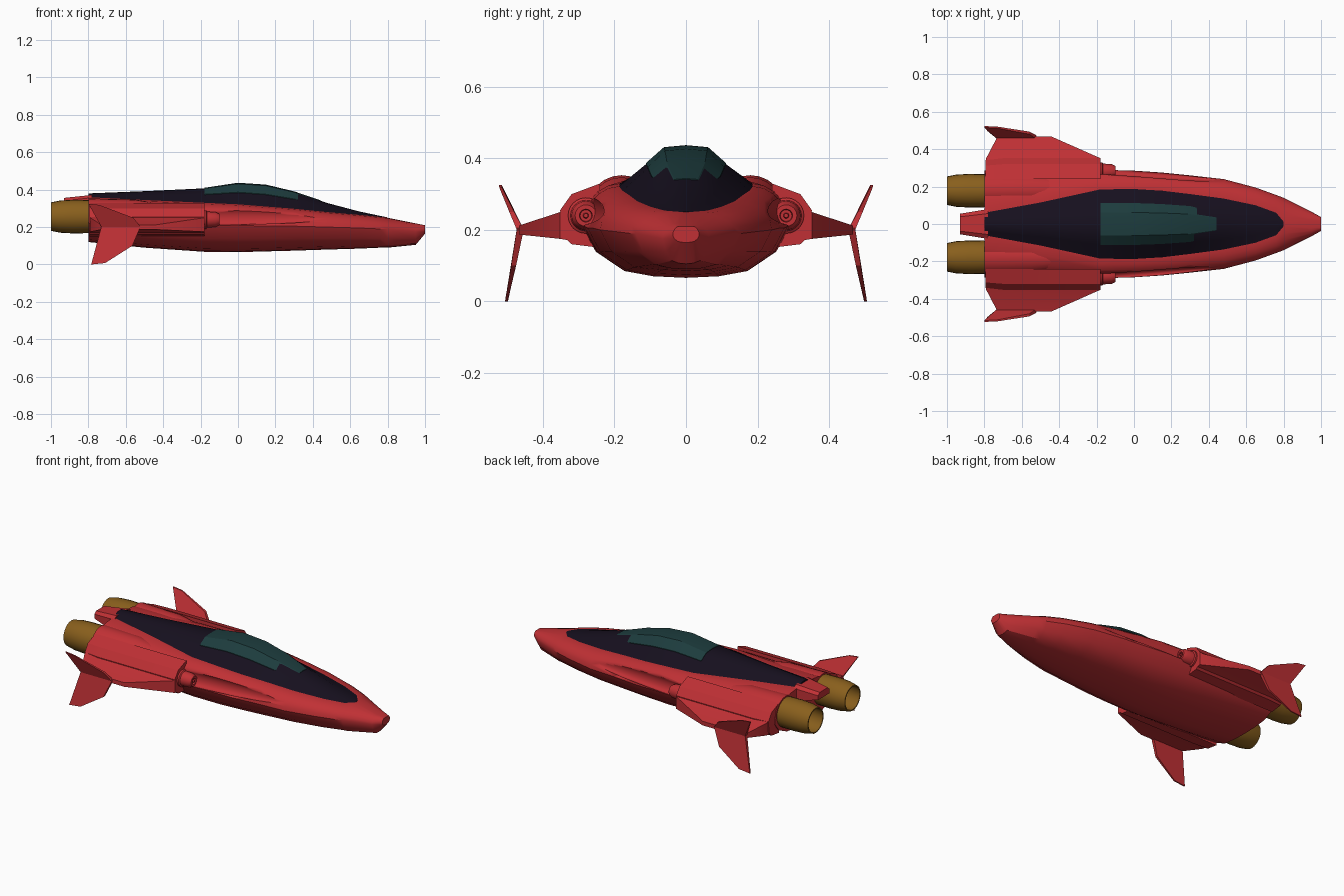
import bpy, bmesh, math
from mathutils import Matrix, Vector

if "Cube" in bpy.data.objects:
    bpy.data.objects.remove(bpy.data.objects["Cube"])


def material(name, rgb):
    m = bpy.data.materials.new(name)
    m.diffuse_color = (*rgb, 1)
    m.use_nodes = True
    m.node_tree.nodes["Principled BSDF"].inputs["Base Color"].default_value = m.diffuse_color
    return m


RED = material("red_paint", (0.53, 0.03, 0.035))
DARK = material("dark_panel", (0.008, 0.005, 0.013))
GLASS = material("tinted_glass", (0.012, 0.045, 0.047))
GOLD = material("gold_metal", (0.25, 0.115, 0.012))


def finish(name, bm, mat, mirror=False, angle=30):
    bmesh.ops.recalc_face_normals(bm, faces=bm.faces)
    me = bpy.data.meshes.new(name)
    bm.to_mesh(me)
    bm.free()
    ob = bpy.data.objects.new(name, me)
    bpy.context.collection.objects.link(ob)
    me.materials.append(mat)
    bpy.ops.object.select_all(action='DESELECT')
    bpy.context.view_layer.objects.active = ob
    ob.select_set(True)
    if mirror:
        mod = ob.modifiers.new("mirror", 'MIRROR')
        mod.use_axis = (False, True, False)
        mod.use_mirror_merge = False
        bpy.ops.object.modifier_apply(modifier=mod.name)
    if angle:
        bpy.ops.object.shade_smooth_by_angle(angle=math.radians(angle))
    return ob


def loft(name, rings, mat, mirror=False, angle=30):
    """Skin a list of closed rings and cap both ends."""
    bm = bmesh.new()
    vs = [[bm.verts.new(p) for p in r] for r in rings]
    n = len(rings[0])
    for a, b in zip(vs, vs[1:]):
        for i in range(n):
            j = (i + 1) % n
            bm.faces.new((a[i], a[j], b[j], b[i]))
    bm.faces.new(vs[0])
    bm.faces.new(vs[-1])
    return finish(name, bm, mat, mirror, angle)


def lathe(name, profile, y, z, mat, sides=24):
    """Turn (x, radius) pairs round a lengthwise axis, mirrored to both sides."""
    rings = [[(x, y + r * math.cos(k * math.tau / sides), z + r * math.sin(k * math.tau / sides))
              for k in range(sides)] for x, r in profile]
    return loft(name, rings, mat, True)


def full_ring(x, half):
    """Mirror half a section whose first and last points lie on the centre plane."""
    return [(x, y, z) for y, z in half] + [(x, -y, z) for y, z in half[-2:0:-1]]


# Stations: x, half width, belly z, widest z, panel half width, panel edge z, spine z
ST = [(-0.80, .285, .120, .220, .060, .360, .380),
      (-0.50, .290, .090, .215, .115, .345, .392),
      (-0.18, .290, .068, .210, .185, .330, .407),
      (0.00, .285, .066, .210, .187, .322, .434),
      (0.15, .275, .070, .205, .178, .310, .424),
      (0.30, .260, .074, .205, .160, .298, .388),
      (0.48, .240, .080, .200, .136, .280, .328),
      (0.65, .195, .085, .195, .100, .265, .283),
      (0.76, .155, .090, .190, .060, .254, .260),
      (0.80, .140, .090, .190, .012, .250, .252),
      (0.95, .065, .105, .175, .020, .220, .220),
      (1.00, .037, .165, .185, .018, .210, .210)]


def hull_section(x, w, zb, zm, p, e, t):
    half = [(w * a, zb + (zm - zb) * b) for a, b in ((0, 0), (.32, .03), (.6, .13), (.87, .5))]
    for k in range(6):
        a = k * math.pi / 10
        half.append((p + (w - p) * math.cos(a), zm + (e - zm) * math.sin(a)))
    return full_ring(x, half + [(0, e)])


hull = loft("hull", [hull_section(*s) for s in ST], RED)

# Long side grooves in front of the guns
bm = bmesh.new()
for s in (1, -1):
    bmesh.ops.create_uvsphere(bm, u_segments=24, v_segments=24, radius=1, matrix=(
        Matrix.Translation((-.1, s * .282, .255)) @ Matrix.Rotation(-s * .075, 4, 'Z')
        @ Matrix.Diagonal((.6, .028, .045, 1)) @ Matrix.Rotation(math.pi / 2, 4, 'Y')))
cutter = finish("groove_cutter", bm, RED)
cutter.hide_render = True
cut = hull.modifiers.new("grooves", 'BOOLEAN')
cut.operation, cut.object, cut.solver = 'DIFFERENCE', cutter, 'EXACT'
bpy.context.view_layer.objects.active = hull
bpy.ops.object.modifier_apply(modifier=cut.name)
bpy.data.objects.remove(cutter)

# Dark upper panel
SHAPE = [(1, 0), (.6, .55), (.33, .95), (0, 1)]


def panel_section(x, w, zb, zm, p, e, t):
    half = [(0, e - .01), (p, e - .01)]
    return full_ring(x, half + [(p * a, e + (t - e) * b) for a, b in SHAPE])


loft("upper_panel", [panel_section(*s) for s in ST[:10]], DARK)


# Glass canopy lying just over the panel
def glass_section(x, w, zb, zm, p, e, t):
    h = t - e
    return full_ring(x, [(0, e + .3 * h), (p * .6, e + .52 * h), (p * .6, e + .55 * h + .003),
                         (p * .33, e + .95 * h + .003), (0, t + .003)])


tip = (0.44, 0, 0, 0, .10, .284, .341)
loft("canopy_glass", [glass_section(*s) for s in ST[2:6] + [tip]], GLASS)

# Engine housings and hollow nozzles
lathe("engine_housing", [(-.8, .096), (-.55, .09), (-.25, .04)], .18, .257, RED)
lathe("engine_nozzle", [(-.78, .088), (-.88, .09), (-.95, .086), (-1, .076),
                        (-1, .069), (-.94, .076), (-.86, .076)], .178, .256, GOLD)

# Central tail block
loft("tail_block", [[(x, -w, b), (x, w, b), (x, w, t - .015), (x, w * .7, t),
                     (x, -w * .7, t), (x, -w, t - .015)]
                    for x, w, b, t in ((-.93, .055, .315, .356), (-.78, .08, .28, .372))], RED)

# Side pods
POD = [(.24, .15), (.32, .16), (.345, .185), (.352, .255), (.32, .3), (.24, .33)]
loft("side_pod", [[(x, .24 + (y - .24) * f, z) for y, z in POD]
                  for x, f in ((-.795, .9), (-.7, 1), (-.18, 1))], RED, True)

# Stepped guns on the pod fronts
lathe("side_gun", [(-.25, .05), (-.17, .05), (-.165, .043), (-.12, .04), (-.10, .03),
                   (-.10, .018), (-.115, .016), (-.115, .008), (-.098, .006)], .28, .24, RED)

# Tapered stub wings
loft("stub_wing", [[(a, y, lo), (b, y, lo), (b, y, hi), (a, y, hi)] for y, a, b, lo, hi in
                   ((.31, -.79, -.18, .168, .27), (.352, -.79, -.18, .175, .25),
                    (.467, -.73, -.44, .187, .212))], RED, True)


# Wing tip fins, thinner toward their tips
def fin(name, outline):
    rings = [[(x, y + s * th, z) for x, y, z, th in outline] for s in (-1, 1)]
    loft(name, rings, RED, True)


fin("upper_fin", [(-.73, .463, .2, .010), (-.52, .463, .2, .010), (-.56, .487, .25, .007),
                  (-.74, .518, .318, .004), (-.80, .519, .325, .004)])
fin("lower_fin", [(-.73, .463, .205, .010), (-.52, .463, .205, .010), (-.565, .482, .1, .007),
                  (-.71, .501, .008, .004), (-.785, .502, 0, .004)])
